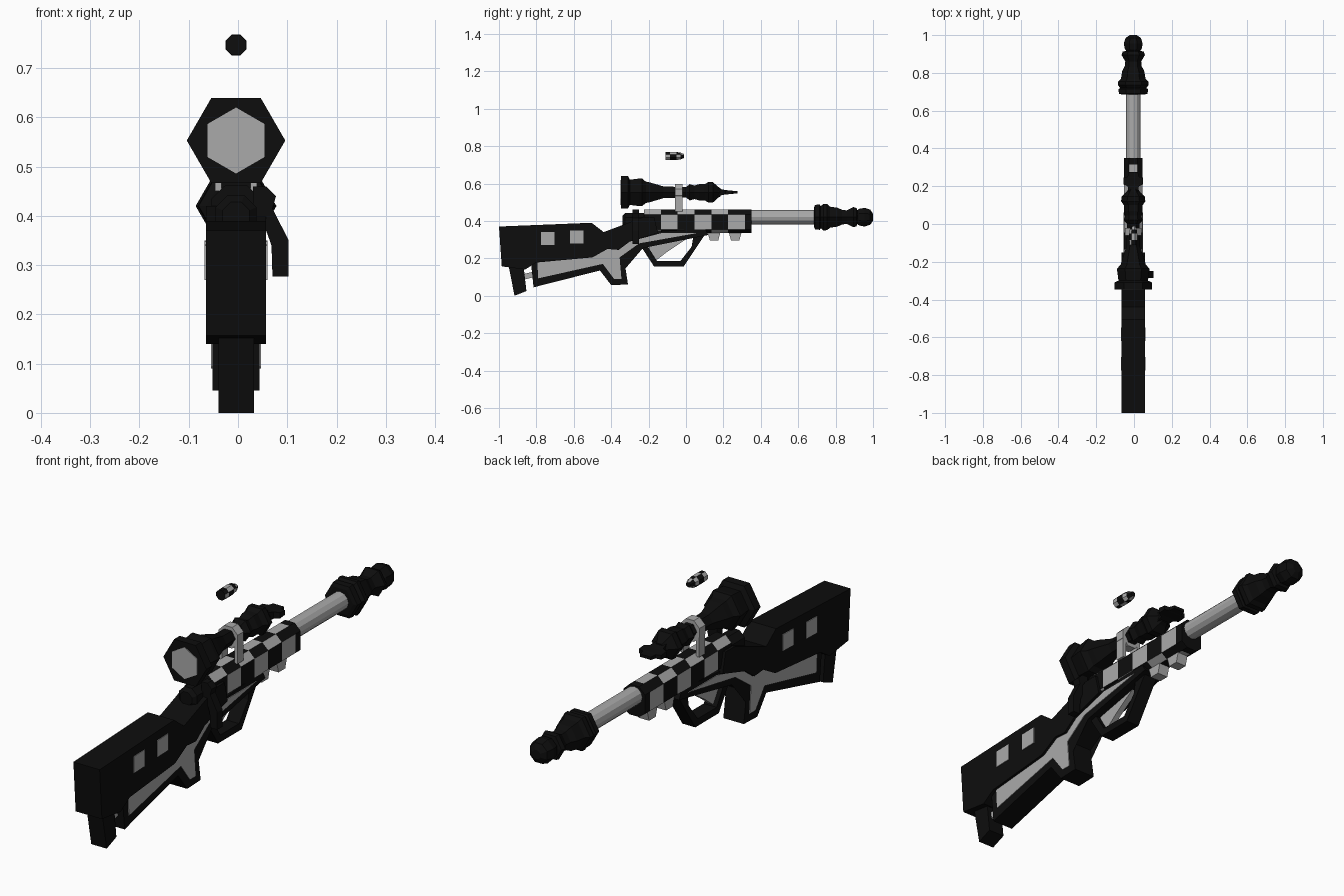
import bpy, bmesh, math

cube = bpy.data.objects.get("Cube")
if cube:
    bpy.data.objects.remove(cube, do_unlink=True)

CX = -0.004  # centre line of the model


def material(name, v):
    m = bpy.data.materials.new(name)
    m.use_nodes = True
    m.diffuse_color = (v, v, v, 1)
    bsdf = m.node_tree.nodes["Principled BSDF"]
    bsdf.inputs["Base Color"].default_value = (v, v, v, 1)
    bsdf.inputs["Roughness"].default_value = 0.8
    return m


BLACK = material("black", 0.004)
GREY = material("light grey", 0.4)


def finish(name, bm, mats):
    bmesh.ops.recalc_face_normals(bm, faces=bm.faces)
    mesh = bpy.data.meshes.new(name)
    bm.to_mesh(mesh)
    bm.free()
    for m in mats:
        mesh.materials.append(m)
    ob = bpy.data.objects.new(name, mesh)
    bpy.context.collection.objects.link(ob)
    return ob


def prism(name, pts, half, mat, x=CX):
    """Side outline in (y, z), extruded across x."""
    bm = bmesh.new()
    a = [bm.verts.new((x - half, y, z)) for y, z in pts]
    b = [bm.verts.new((x + half, y, z)) for y, z in pts]
    caps = [bm.faces.new(a), bm.faces.new(b)]
    for i in range(len(pts)):
        j = (i + 1) % len(pts)
        bm.faces.new((a[i], a[j], b[j], b[i]))
    bmesh.ops.triangulate(bm, faces=caps)
    return finish(name, bm, [mat])


def plates(name, pts, surface, mat):
    """Thin matching inlays on both side faces."""
    for side, s in (("left", 1), ("right", -1)):
        prism(side + "_" + name, pts, 0.003, mat, CX + s * surface)


def loft(name, rings, mats, rule=None):
    """Skin rings of points; rule(ring, side) picks the material."""
    bm = bmesh.new()
    vs = [[bm.verts.new(p) for p in r] for r in rings]
    n = len(vs[0])
    bm.faces.new(vs[0])
    bm.faces.new(vs[-1])
    for k in range(len(vs) - 1):
        for i in range(n):
            j = (i + 1) % n
            f = bm.faces.new((vs[k][i], vs[k][j], vs[k + 1][j], vs[k + 1][i]))
            f.material_index = rule(k, i) if rule else 0
    return finish(name, bm, mats)


def lathe(name, profile, z, sides, mats, phase=0.0, rule=None):
    """Profile of (y, radius) turned about a lengthwise axis."""
    angles = [phase + math.tau * i / sides for i in range(sides)]
    rings = [[(CX + r * math.cos(a), y, z + r * math.sin(a)) for a in angles]
             for y, r in profile]
    return loft(name, rings, mats, rule)


# Stock and rear body
prism("stock", [(-1, .37), (-.505, .39), (-.44, .34), (-.32, .385), (-.23, .42),
                (-.17, .42), (-.15, .335), (-.3, .29), (-.36, .245), (-.42, .25),
                (-.5, .205), (-.8, .178), (-.86, .14), (-.985, .157)], .061, BLACK)
prism("butt_foot", [(-.95, .17), (-.917, 0), (-.853, .025), (-.87, .17)], .036, BLACK)
prism("foot_link", [(-.87, .085), (-.81, .1), (-.81, .13), (-.87, .115)], .02, GREY)
for i, y in enumerate((-.74, -.583)):
    z = .307 + i * .008
    plates("stock_square_%d" % (i + 1),
           [(y - .036, z - .037), (y + .036, z - .035),
            (y + .036, z + .035), (y - .036, z + .033)], .061, GREY)

# Lower frame with grip, and its inlay
prism("grip_frame", [(-.83, .19), (-.815, .045), (-.46, .135), (-.4, .057),
                     (-.31, .06), (-.33, .19), (-.23, .255), (.12, .325),
                     (.1, .36), (-.2, .34), (-.44, .29), (-.52, .22)], .0475, BLACK)
plates("frame_inlay", [(-.795, .178), (-.79, .093), (-.445, .17), (-.385, .09),
                       (-.345, .09), (-.355, .205), (-.25, .28), (.06, .335),
                       (-.13, .335), (-.3, .29), (-.36, .245), (-.42, .25),
                       (-.5, .205)], .0475, GREY)

# Trigger guard and trigger
prism("trigger_guard", [(-.235, .255), (-.17, .155), (-.013, .155), (.1, .325),
                        (.04, .32), (.03, .262), (-.03, .185), (-.155, .185),
                        (-.205, .265)], .03, BLACK)
prism("trigger", [(-.2, .262), (-.165, .185), (-.1, .235), (.02, .315), (-.06, .3)],
      .012, GREY)

# Chequered receiver
section = [(.05, .355), (.05, .435), (.022, .462), (-.022, .462),
           (-.05, .435), (-.05, .355), (-.022, .335), (.022, .335)]
steps = [-.225 + .09 * i for i in range(7)] + [.35]
loft("receiver", [[(CX + x, y, z) for x, z in section] for y in steps], [BLACK, GREY],
     lambda k, i: 1 if k < 6 and (k + i) % 2 else 0)
for i, y in enumerate((.15, .263)):
    prism("under_knob_%d" % (i + 1), [(y - .036, .345), (y - .022, .295),
                                      (y + .022, .295), (y + .036, .345)], .024, GREY)

# Bolt and its bent handle
lathe("bolt", [(-.34, .03), (-.325, .045), (-.2, .045)], .4, 8, [BLACK], math.pi / 8)
handle = [(.03, .46), (.057, .46), (.077, .44), (.07, .415), (.103, .35),
          (.103, .277), (.07, .277), (.068, .34), (.05, .39), (.03, .4)]
loft("bolt_handle", [[(x, y, z) for x, z in handle] for y in (-.285, -.25)], [BLACK])

# Barrel and muzzle
lathe("barrel", [(.34, .038), (.71, .038)], .42, 12, [GREY])
lathe("muzzle", [(.685, .06), (.69, .076), (.715, .078), (.72, .068), (.735, .082),
                 (.755, .08), (.77, .065), (.81, .058), (.835, .045), (.86, .042),
                 (.895, .062), (.912, .056), (.918, .035)], .42, 6, [BLACK])
lathe("muzzle_ball", [(.905, .028), (.925, .048), (.955, .054), (.985, .044),
                      (1, .02)], .42, 8, [BLACK], math.pi / 8)

# Scope, lens and clamp
SZ = .553
lathe("scope", [(-.347, .1), (-.31, .1), (-.3, .078), (-.25, .085), (-.235, .085),
                (-.215, .066), (-.19, .06), (-.12, .036), (0, .032), (.02, .05),
                (.045, .042), (.07, .05), (.1, .05), (.12, .064), (.145, .062),
                (.17, .035), (.185, .025)], SZ, 6, [BLACK])
lathe("lens", [(-.35, .067), (-.343, .067)], SZ, 6, [GREY], math.pi / 6)
tip = [(.17, .024, .02), (.2, .03, .014), (.21, .052, .012), (.245, .052, .009),
       (.25, .03, .008), (.275, .025, .006)]
loft("scope_tip", [[(CX + sx * w, y, SZ + sz * h)
                    for sx, sz in ((1, 1), (-1, 1), (-1, -1), (1, -1))]
                   for y, w, h in tip], [BLACK])
lathe("scope_clamp", [(-.06, .048), (-.02, .048)], SZ, 8, [GREY], math.pi / 8)
for side, s in (("left", 1), ("right", -1)):
    prism(side + "_clamp_leg", [(-.06, .45), (-.02, .45), (-.02, .56), (-.06, .56)],
          .007, GREY, CX + s * .036)

# Loose cartridge floating above
lathe("cartridge", [(-.11, .022), (-.085, .023), (-.05, .023), (-.03, .02),
                    (-.01, .011)], .747, 8, [BLACK, GREY], math.pi / 8,
      lambda k, i: (k + i // 2) % 2)
